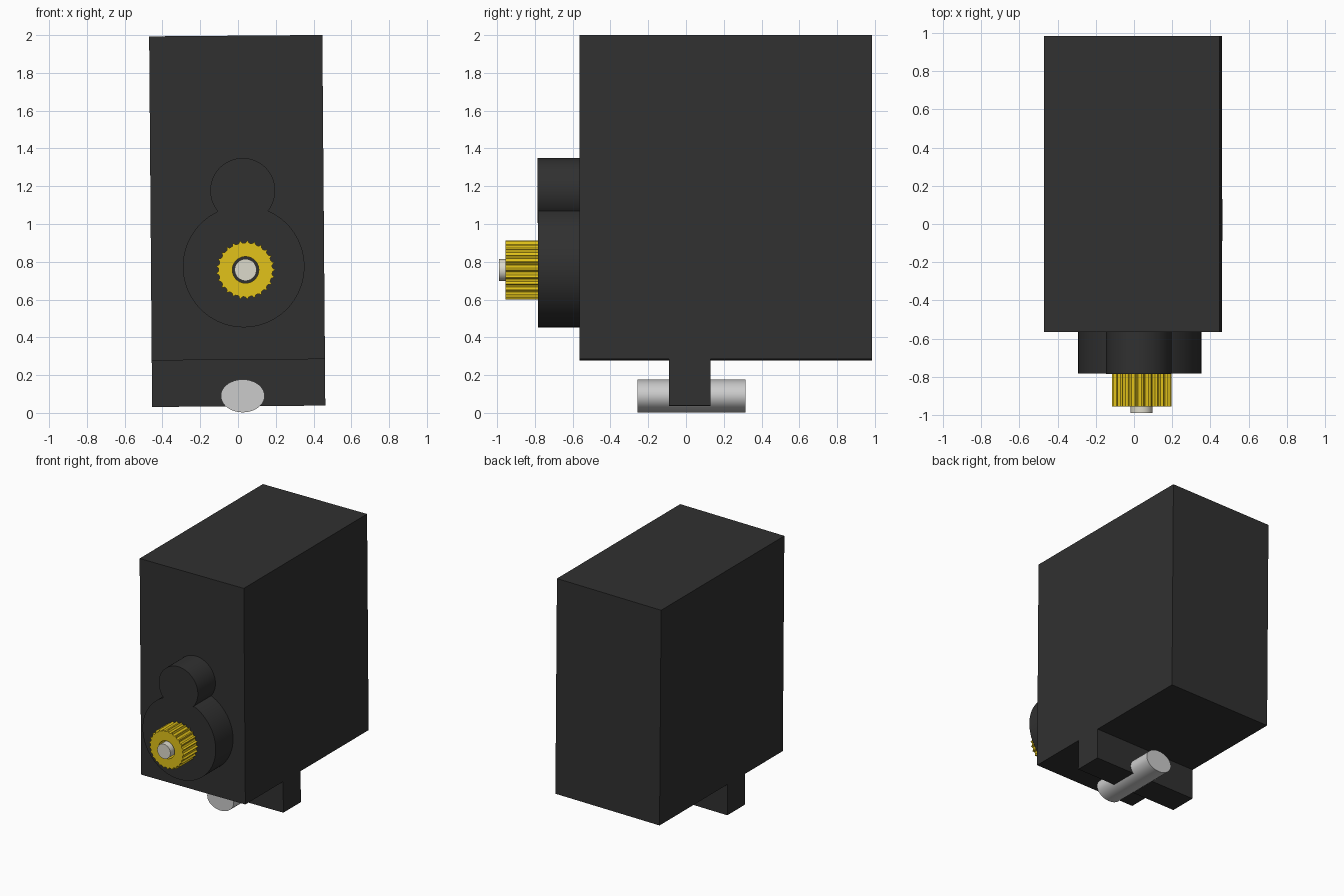
import bpy, bmesh
from math import sin, cos, pi, radians
from mathutils import Matrix

if "Cube" in bpy.data.objects:
    bpy.data.objects.remove(bpy.data.objects["Cube"])


def material(name, rgb):
    m = bpy.data.materials.new(name)
    m.diffuse_color = (*rgb, 1)
    m.use_nodes = True
    m.node_tree.nodes["Principled BSDF"].inputs["Base Color"].default_value = m.diffuse_color
    return m


DARK = material("dark_plastic", (0.03, 0.03, 0.03))
BRASS = material("brass", (0.76, 0.54, 0.01))
IVORY = material("ivory", (0.72, 0.70, 0.60))


def finish(name, bm, mat=None, smooth=True):
    bmesh.ops.recalc_face_normals(bm, faces=bm.faces)
    me = bpy.data.meshes.new(name)
    bm.to_mesh(me)
    bm.free()
    ob = bpy.data.objects.new(name, me)
    bpy.context.collection.objects.link(ob)
    if mat:
        me.materials.append(mat)
    if smooth:
        bpy.ops.object.select_all(action='DESELECT')
        ob.select_set(True)
        bpy.context.view_layer.objects.active = ob
        bpy.ops.object.shade_smooth_by_angle(angle=radians(30))
    return ob


def rod(name, x, z, rx, rz, y0, y1, mat=None, n=64):
    """Round or oval cylinder running along y."""
    bm = bmesh.new()
    bmesh.ops.create_cone(bm, cap_ends=True, segments=n, radius1=1, radius2=1, depth=1)
    bm.transform(Matrix.Translation((x, (y0 + y1) / 2, z))
                 @ Matrix.Diagonal((rx, y1 - y0, rz, 1))
                 @ Matrix.Rotation(pi / 2, 4, 'X'))
    return finish(name, bm, mat)


# Case with the full-width tab below: T profile extruded along x, slightly tilted
profile = [(-0.565, 1.997), (-0.565, 0.281), (-0.09, 0.281), (-0.09, 0.035),
           (0.13, 0.035), (0.13, 0.281), (0.985, 0.281), (0.985, 1.997)]
W = 0.917
bm = bmesh.new()
face = bm.faces.new([bm.verts.new((-W / 2, y, z - 1)) for y, z in profile])
ext = bmesh.ops.extrude_face_region(bm, geom=[face])
bmesh.ops.translate(bm, vec=(W, 0, 0),
                    verts=[v for v in ext["geom"] if isinstance(v, bmesh.types.BMVert)])
if face.is_valid and len([f for f in bm.faces if len(f.verts) == 8]) < 2:
    bm.faces.new([v for v in bm.verts if v.co.x < 0])
bm.transform(Matrix.Translation((-0.004, 0, 1)) @ Matrix.Rotation(-0.008, 4, 'Y'))
finish("case", bm, DARK, smooth=False)

# Round gearbox bosses on the front
rod("large_boss", 0.03, 0.775, 0.322, 0.322, -0.783, -0.55, DARK, 96)
rod("small_boss", 0.025, 1.177, 0.172, 0.172, -0.786, -0.55, DARK)

# Toothed output spline with a bore: outer and inner loops at both ends
TEETH, STEPS = 25, 4
N = TEETH * STEPS
TOOTH = (0.157, 0.144, 0.142, 0.144)
bm = bmesh.new()


def loop(radius, y):
    return [bm.verts.new((0.04 + radius(i) * cos(2 * pi * i / N), y,
                          0.757 + radius(i) * sin(2 * pi * i / N))) for i in range(N)]


outer = lambda i: TOOTH[i % STEPS]
bore = lambda i: 0.07
loops = [loop(outer, -0.78), loop(outer, -0.955), loop(bore, -0.955), loop(bore, -0.78)]
for k in range(4):
    a, b = loops[k], loops[(k + 1) % 4]
    for i in range(N):
        j = (i + 1) % N
        bm.faces.new((a[i], a[j], b[j], b[i]))
finish("output_spline", bm, BRASS, smooth=False)

# Shaft end inside the spline
rod("shaft_end", 0.04, 0.757, 0.058, 0.058, -0.99, -0.77, IVORY, 48)

# Oval cable strain relief through the tab
rod("cable_grommet", 0.025, 0.09, 0.116, 0.087, -0.257, 0.315)
